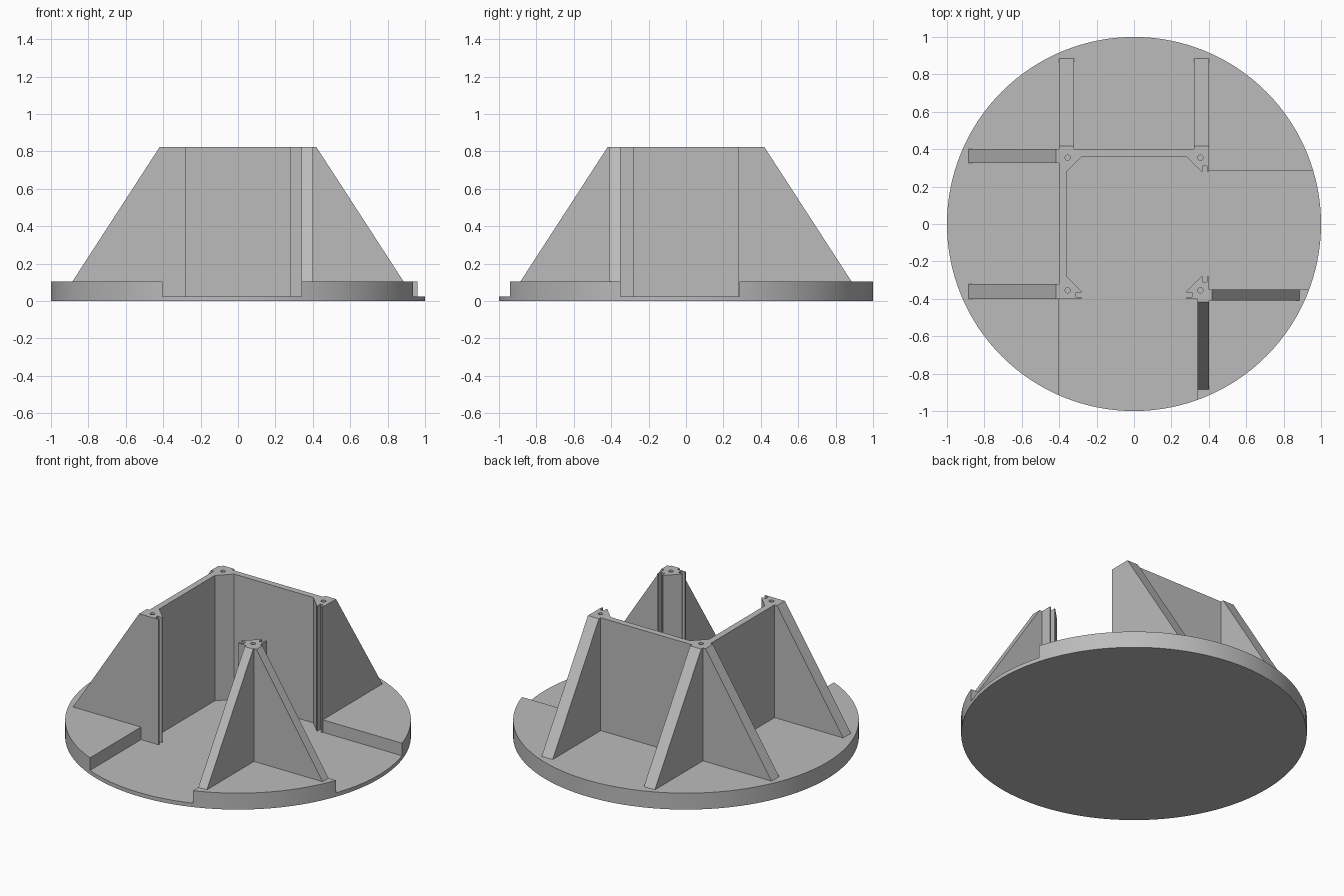
import bpy, bmesh
from mathutils import Matrix, Vector

cube = bpy.data.objects.get("Cube")
if cube:
    bpy.data.objects.remove(cube, do_unlink=True)

FLOOR, DECK, TOP = 0.025, 0.105, 0.825
W = 0.4          # outer half width of the box
HOLE = 0.355     # screw hole offset

grey = bpy.data.materials.new("plain grey")
grey.use_nodes = True
colour = (0.5, 0.5, 0.5, 1)
grey.diffuse_color = colour
grey.node_tree.nodes["Principled BSDF"].inputs["Base Color"].default_value = colour


def finish(name, bm):
    bmesh.ops.recalc_face_normals(bm, faces=bm.faces)
    mesh = bpy.data.meshes.new(name)
    bm.to_mesh(mesh)
    bm.free()
    mesh.materials.append(grey)
    ob = bpy.data.objects.new(name, mesh)
    bpy.context.collection.objects.link(ob)
    return ob


def prism(name, points, z0, z1):
    """Extrude a plan outline upwards."""
    bm = bmesh.new()
    face = bm.faces.new([bm.verts.new((x, y, z0)) for x, y in points])
    ext = bmesh.ops.extrude_face_region(bm, geom=[face])["geom"]
    bmesh.ops.translate(bm, vec=(0, 0, z1 - z0),
                        verts=[v for v in ext if isinstance(v, bmesh.types.BMVert)])
    return finish(name, bm)


def cylinder(name, x, y, z0, z1, radius, sides):
    bm = bmesh.new()
    bmesh.ops.create_cone(bm, cap_ends=True, segments=sides, radius1=radius, radius2=radius,
                          depth=z1 - z0, matrix=Matrix.Translation((x, y, (z0 + z1) / 2)))
    return finish(name, bm)


def cut(target, cutter):
    """Subtract the cutter, apply the result and delete the cutter."""
    cutter.hide_render = True
    mod = target.modifiers.new("cut", "BOOLEAN")
    mod.operation, mod.solver, mod.object = "DIFFERENCE", "EXACT", cutter
    bpy.context.view_layer.objects.active = target
    bpy.ops.object.modifier_apply(modifier=mod.name)
    bpy.data.objects.remove(cutter, do_unlink=True)


def smooth(ob):
    bpy.ops.object.select_all(action="DESELECT")
    ob.select_set(True)
    bpy.context.view_layer.objects.active = ob
    bpy.ops.object.shade_smooth_by_angle(angle=0.5)


# Round base with a sunken floor and two open channels
base = cylinder("round_base", 0, 0, 0, DECK, 1, 128)
cut(base, prism("channel_cutter", [
    (-0.405, -1.1), (0.34, -1.1), (0.34, -0.35), (1.1, -0.35), (1.1, 0.285),
    (0.39, 0.285), (0.39, 0.38), (-0.38, 0.38), (-0.38, -W), (-0.405, -W)], FLOOR, 0.3))
smooth(base)

# Slotted end of a post: panel groove beside the inner chamfer
slot = [(0.28, W), (0.28, 0.39), (0.31, 0.39), (0.31, 0.365), (0.28, 0.365), (0.28, 0.36)]

# Back and left walls, with a post at each end and one in the corner
front_end = [(-a, -b) for a, b in slot]
right_end = [(b, a) for a, b in reversed(slot)]
walls = prism("corner_walls",
              [(-W, -W)] + front_end + [(-0.36, -0.28), (-0.36, 0.28), (-0.28, 0.36), (0.28, 0.36)]
              + right_end + [(W, W), (-W, W)], FLOOR, TOP)

# Free-standing post with a groove on both sides
post = prism("front_left_post",
             [(W, -W)] + [(b, -a) for a, b in slot] + [(a, -b) for a, b in reversed(slot)],
             FLOOR, TOP)

# Screw holes in the post tops
for ob, sx, sy in ((walls, -1, -1), (walls, -1, 1), (walls, 1, 1), (post, 1, -1)):
    cut(ob, cylinder("hole_cutter", sx * HOLE, sy * HOLE, TOP - 0.2, TOP + 0.1, 0.014, 20))
smooth(walls)
smooth(post)


def rib(name, out, side, low, high):
    """Sloping buttress reaching along out, between low and high along side."""
    out, side = Vector(out), Vector(side)
    profile = [(W, DECK), (0.885, DECK), (0.418, TOP), (W, TOP)]
    bm = bmesh.new()
    ends = [[bm.verts.new(out * r + side * s + Vector((0, 0, z))) for r, z in profile]
            for s in (low, high)]
    for end in ends:
        bm.faces.new(end)
    for i in range(4):
        j = (i + 1) % 4
        bm.faces.new((ends[0][i], ends[0][j], ends[1][j], ends[1][i]))
    return finish(name, bm)


# Buttress ribs
X, Y = (1, 0, 0), (0, 1, 0)
rib("back_rib_left", Y, X, 0.322, W)
rib("back_rib_right", Y, X, -W, -0.322)
rib("right_rib_back", (-1, 0, 0), Y, 0.325, W)
rib("right_rib_front", (-1, 0, 0), Y, -W, -0.322)
rib("front_rib", (0, -1, 0), X, 0.34, W)
rib("left_rib", X, Y, -0.41, -0.35)
